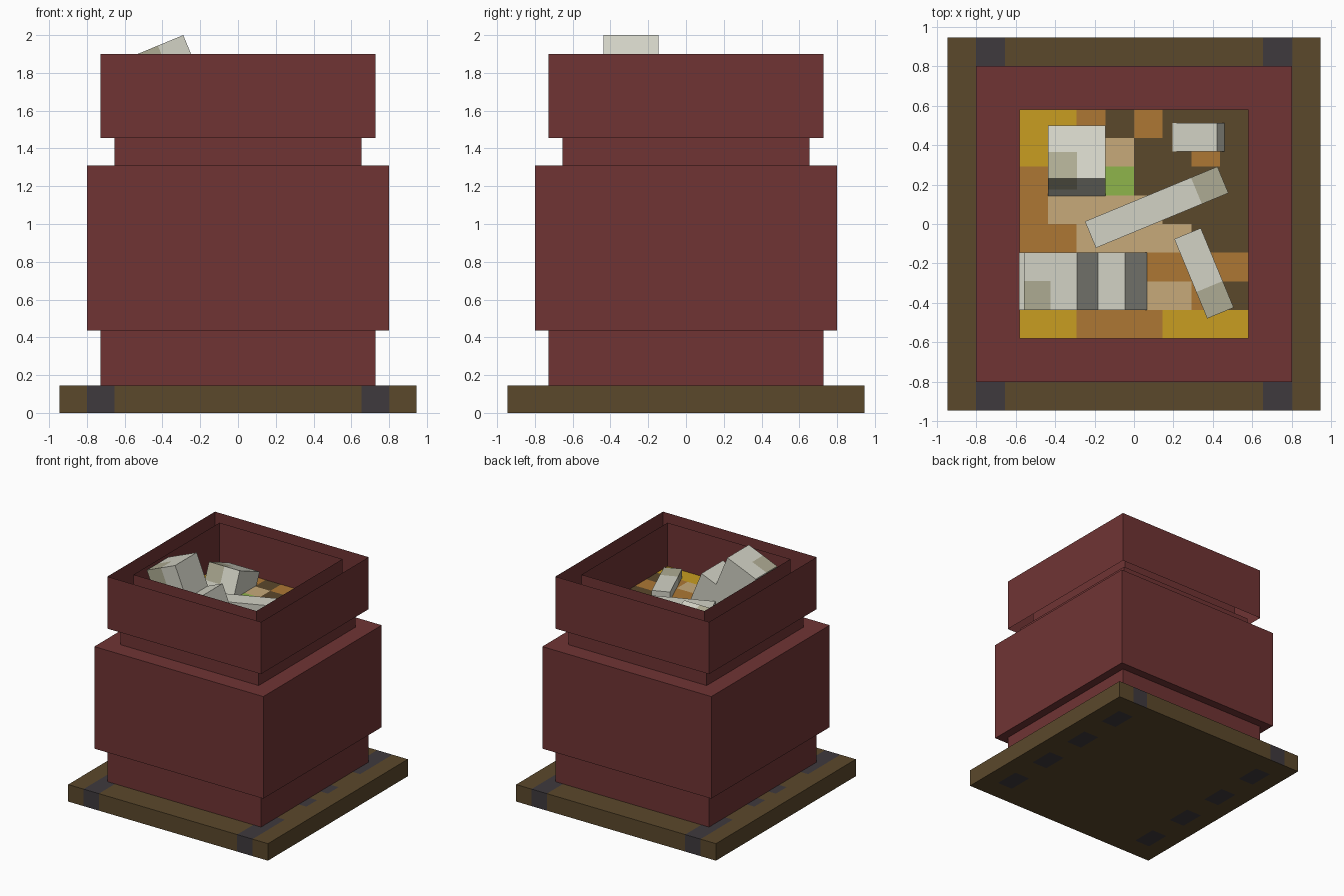
import bpy, bmesh, math
from mathutils import Vector, Matrix

default = bpy.data.objects.get("Cube")
if default:
    bpy.data.objects.remove(default)

U = 2 / 13.75          # one grid unit of the blocky design
TILT = math.radians(22.5)


def material(name, r, g, b):
    def lin(c):
        c /= 255
        return c / 12.92 if c < 0.04 else ((c + 0.055) / 1.055) ** 2.4
    col = (lin(r), lin(g), lin(b), 1)
    m = bpy.data.materials.new(name)
    m.use_nodes = True
    m.diffuse_color = col
    bsdf = m.node_tree.nodes["Principled BSDF"]
    bsdf.inputs["Base Color"].default_value = col
    bsdf.inputs["Roughness"].default_value = 0.9
    return m


RED = material("dark red", 112, 52, 52)
BROWN = material("dark wood", 91, 72, 43)
CHARCOAL = material("charcoal", 63, 58, 61)
GOLD = material("gold", 200, 157, 33)
ORANGE = material("orange brown", 173, 119, 52)
TAN = material("tan", 199, 170, 122)
GREEN = material("green", 143, 181, 75)
WHITE = material("off white", 210, 210, 197)
BEIGE = material("beige", 174, 171, 147)


def finish(name, bm, mats):
    mesh = bpy.data.meshes.new(name)
    bm.to_mesh(mesh)
    bm.free()
    for m in mats:
        mesh.materials.append(m)
    ob = bpy.data.objects.new(name, mesh)
    bpy.context.collection.objects.link(ob)
    return ob


def box_mesh(size, centre=(0, 0, 0)):
    bm = bmesh.new()
    bmesh.ops.create_cube(bm, size=1)
    bmesh.ops.scale(bm, vec=size, verts=bm.verts)
    bmesh.ops.translate(bm, vec=centre, verts=bm.verts)
    return bm


def cut(bm, axis, values):
    normal = Vector([float(i == axis) for i in range(3)])
    for v in values:
        geom = bm.verts[:] + bm.edges[:] + bm.faces[:]
        bmesh.ops.bisect_plane(bm, geom=geom, plane_co=normal * v, plane_no=normal)


def square_part(name, width, low, high, open_ends=False, inward=False):
    """Square block or open sleeve, measured in grid units."""
    bm = box_mesh((width * U, width * U, (high - low) * U), (0, 0, (high + low) / 2 * U))
    bm.normal_update()
    if open_ends:
        ends = [f for f in bm.faces if abs(f.normal.z) > 0.5]
        bmesh.ops.delete(bm, geom=ends, context='FACES')
    if inward:
        bmesh.ops.reverse_faces(bm, faces=bm.faces)
    return finish(name, bm, [RED])


# Pot: solid foot and belly, open neck and rim sleeves, inner lining
square_part("pot_foot", 10, 1, 3)
square_part("pot_belly", 11, 3, 9)
square_part("pot_neck", 9, 9, 10, open_ends=True)
square_part("pot_rim", 10, 10, 13.06, open_ends=True)
square_part("pot_lining", 8, 9, 13.06, open_ends=True, inward=True)

# Wooden tray with two dashed dark straps running front to back
bm = box_mesh((13 * U, 13 * U, U), (0, 0, U / 2))
cut(bm, 0, [s * k * U for s in (-1, 1) for k in (4.5, 5.5)])
cut(bm, 1, [(i / 4 - 6.5) * U for i in range(1, 52)])
bm.normal_update()
for f in bm.faces:
    c = f.calc_center_median()
    along = c.y / U + 6.5
    in_strap = 4.5 < abs(c.x) / U < 5.5
    if f.normal.z > 0.5:
        dash = int(along) not in (3, 4, 6, 8, 9)
    elif f.normal.z < -0.5:
        dash = abs(along % 3 - 2) < 0.75
    else:
        dash = abs(f.normal.y) > 0.5
    f.material_index = int(in_strap and dash)
finish("tray", bm, [BROWN, CHARCOAL])

# Food surface: a grid of coloured squares, listed from back to front
PATTERN = ["ggo.o...",
           "gott..o.",
           "ootv....",
           "otttt...",
           "ootttt..",
           "otttoooo",
           "ootttto.",
           "ggoooggg"]
bm = bmesh.new()
bmesh.ops.create_grid(bm, x_segments=8, y_segments=8, size=4 * U)
for f in bm.faces:
    c = f.calc_center_median() / U
    f.material_index = ".gotv".index(PATTERN[int(4 - c.y)][int(c.x + 4)])
food = finish("food_surface", bm, [BROWN, GOLD, ORANGE, TAN, GREEN])
food.location.z = 10.5 * U


def chunk(name, cells, anchor, at, axis, angle, is_beige):
    """Block of grid cells, turned, with its local anchor (-1..1) placed at a point."""
    half = Vector(cells) * U / 2
    bm = box_mesh(half * 2)
    for ax, n in enumerate(cells):
        cut(bm, ax, [(i - n / 2) * U for i in range(1, n)])
    for f in bm.faces:
        f.material_index = int(is_beige(f.calc_center_median() / U))
    rot = Matrix.Rotation(angle, 4, axis)
    corner = Vector([a * h for a, h in zip(anchor, half)])
    ob = finish(name, bm, [WHITE, BEIGE])
    ob.matrix_world = Matrix.Translation(Vector(at) - rot @ corner) @ rot
    return ob


def corner_spot(c):
    return c.x < 0 and c.y < 0 and c.z > 0


def plain(c):
    return False


# Pale chunks leaning in the pot
chunk("front_cube", (2, 2, 2), (1, 0, 1), (-0.29, -0.29, 2.0), 'Y', -TILT, corner_spot)
chunk("front_slab", (4, 2, 2), (1, 0, 1), (-0.045, -0.29, 1.80), 'Y', -TILT, plain)
chunk("back_cube", (2, 2, 2), (0, -1, 1), (-0.29, 0.23, 1.74), 'X', -TILT, corner_spot)
chunk("back_stick", (2, 1, 1), (1, 0, 1), (0.42, 0.44, 1.62), 'Y', -TILT, plain)
# Sticks lying flat
chunk("long_stick", (5, 1, 1), (0, 0, 1), (0.115, 0.085, 1.61), 'Z', TILT,
      lambda c: c.x > 1.5)
chunk("short_stick", (1, 3, 1), (0, 0, 1), (0.355, -0.25, 1.60), 'Z', TILT,
      lambda c: c.y < -0.5)
